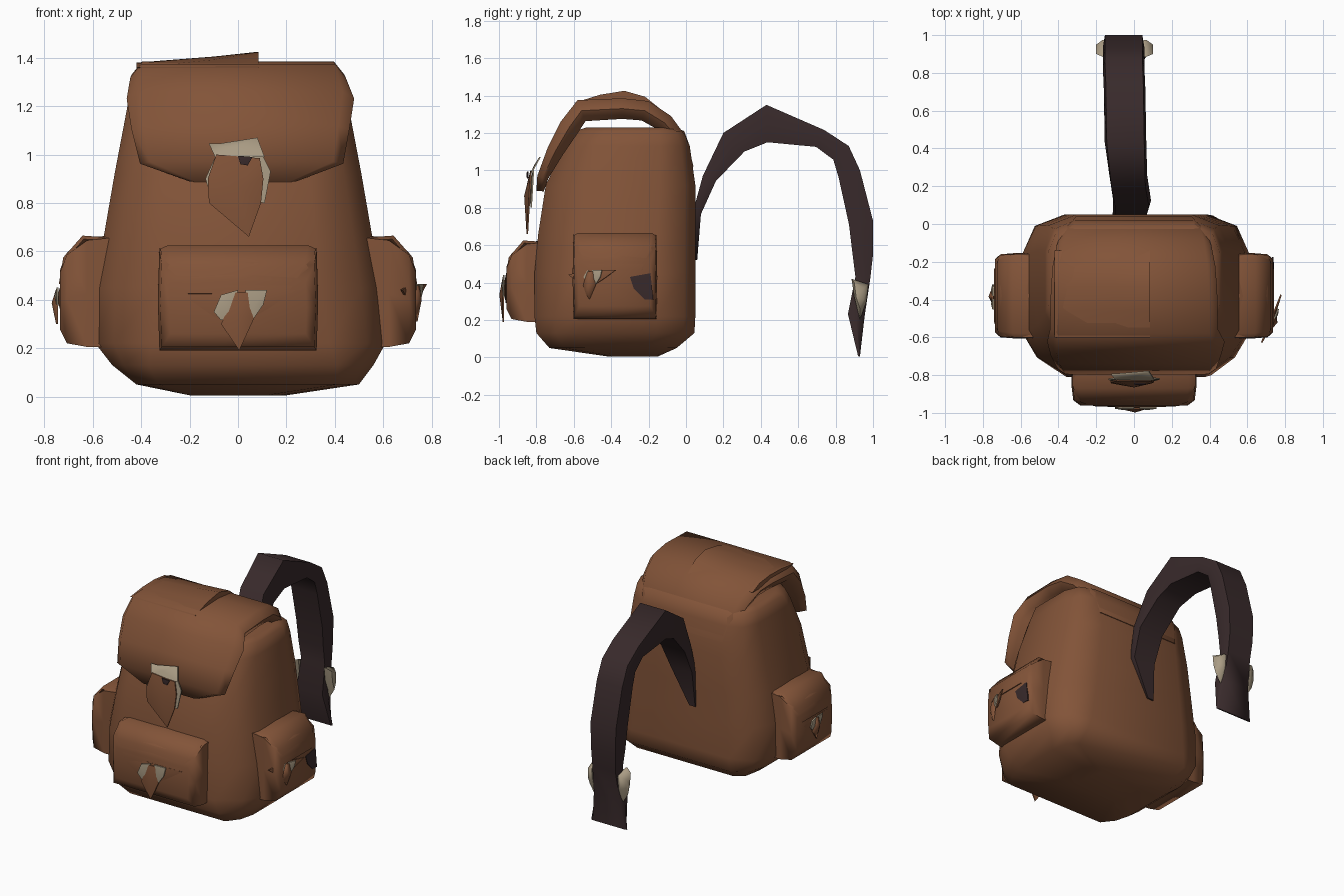
import bpy, bmesh, math
from mathutils import Matrix, Vector

cube = bpy.data.objects.get("Cube")
if cube:
    bpy.data.objects.remove(cube, do_unlink=True)


def material(name, rgb):
    m = bpy.data.materials.new(name)
    m.use_nodes = True
    m.diffuse_color = (*rgb, 1)
    m.node_tree.nodes["Principled BSDF"].inputs["Base Color"].default_value = (*rgb, 1)
    return m


LEATHER = material("brown leather", (0.225, 0.088, 0.04))
STRAP = material("dark strap", (0.040, 0.023, 0.024))
METAL = material("tan buckle", (0.40, 0.33, 0.23))
HERE = Matrix.Identity(4)


def finish(name, bm, mat, frame):
    bmesh.ops.recalc_face_normals(bm, faces=bm.faces)
    bm.transform(frame)
    mesh = bpy.data.meshes.new(name)
    bm.to_mesh(mesh)
    bm.free()
    mesh.materials.append(mat)
    ob = bpy.data.objects.new(name, mesh)
    bpy.context.collection.objects.link(ob)
    bpy.ops.object.select_all(action="DESELECT")
    ob.select_set(True)
    bpy.context.view_layer.objects.active = ob
    bpy.ops.object.shade_smooth_by_angle(angle=math.radians(66))


def loft(name, rings, mat, frame=HERE):
    """Skin a list of equal-sized point rings and cap both ends."""
    bm = bmesh.new()
    vs = [[bm.verts.new(p) for p in ring] for ring in rings]
    n = len(vs[0])
    for a, b in zip(vs, vs[1:]):
        for i in range(n):
            bm.faces.new((a[i], a[(i + 1) % n], b[(i + 1) % n], b[i]))
    bm.faces.new(vs[0])
    bm.faces.new(vs[-1])
    finish(name, bm, mat, frame)


def sweep(name, stations, mat, frame=HERE):
    """Band along a path of (x, y, z, half width, thickness)."""
    section = ((-1, -.5), (-.9, 0), (.9, 0), (1, -.5), (.92, -1), (-.92, -1))
    rings = []
    for i, (x, y, z, w, t) in enumerate(stations):
        a, b = stations[max(i - 1, 0)], stations[min(i + 1, len(stations) - 1)]
        d = Vector((b[1] - a[1], b[2] - a[2])).normalized()
        rings.append([(x + w * u, y + d.y * t * k, z - d.x * t * k) for u, k in section])
    loft(name, rings, mat, frame)


def tab(name, outline, y, mat, frame=HERE, bulge=0.02, thick=0.008, lean=0):
    """Small plate facing -y, with a raised middle; lean pushes its foot out."""
    bm = bmesh.new()
    top = max(p[1] for p in outline)
    n = len(outline)
    front = [bm.verts.new((x, y - lean * (top - z), z)) for x, z in outline]
    back = [bm.verts.new(v.co + Vector((0, thick, 0))) for v in front]
    mid = sum((v.co for v in front), Vector()) / n
    peak = bm.verts.new(mid - Vector((0, bulge, 0)))
    for i in range(n):
        j = (i + 1) % n
        bm.faces.new((front[i], front[j], peak))
        bm.faces.new((front[i], front[j], back[j], back[i]))
    bm.faces.new(back)
    finish(name, bm, mat, frame)


# Main bag: cross-sections of (z, half width, front, back, squareness, x shift)
half = ((.58, 0), (.86, .12), (1, .27), (1, .76), (.88, .93), (.6, 1))
outline = list(half) + [(-u, v) for u, v in reversed(half)]
levels = ((.005, .2, -.42, -.15, 0, 0), (.05, .46, -.73, -.05, .6, .04),
          (.13, .54, -.80, .045, .4, .02), (.22, .6, -.81, .05, .1, .01),
          (.45, .59, -.81, .05, 0, 0), (.66, .555, -.79, .05, 0, 0),
          (.92, .51, -.75, .05, 0, 0), (1.13, .47, -.65, .02, .2, 0),
          (1.21, .455, -.59, -.01, .3, 0), (1.23, .41, -.53, -.06, .3, 0))
loft("main_bag", [[(x + math.copysign(w * abs(u) ** (1 - s), u), f + (b - f) * v, z)
                   for u, v in outline] for z, w, f, b, s, x in levels], LEATHER)

# Top flap wrapping from the back over to the front
sweep("top_flap", [(0, .04, 1.02, .34, .06), (0, 0, 1.18, .38, .08),
                   (0, -.08, 1.29, .41, .10), (0, -.2, 1.37, .43, .11),
                   (0, -.34, 1.385, .44, .11), (0, -.58, 1.375, .445, .12),
                   (.01, -.67, 1.26, .47, .11), (.01, -.74, 1.12, .45, .09),
                   (.015, -.795, .97, .42, .06), (.02, -.80, .89, .22, .04)], LEATHER)

# Fold on top of the flap, rising towards the middle
loft("flap_fold", [[(x, -.6, 1.36), (x, -.46, 1.38 + .6 * rise), (x, -.33, 1.385 + rise),
                    (x, -.22, 1.37 + .6 * rise), (x, -.14, 1.33), (x, -.35, 1.33)]
                   for x, rise in ((-.42, -.005), (-.1, .02), (.085, .04))], LEATHER)

# Main clasp
tab("clasp_bar", [(-.12, 1.045), (-.08, 1.045), (.08, 1.07), (.11, .99), (-.095, .99)],
    -.785, METAL, bulge=.004, lean=.55)
tab("clasp_plate", [(-.09, 1.0), (.1, 1.0), (.135, .93), (.11, .8),
                    (-.11, .82), (-.135, .9)], -.82, METAL, bulge=.01, lean=.06)
tab("clasp_tongue", [(-.09, 1.0), (.09, .985), (.105, .9), (.095, .8), (.045, .66),
                     (-.12, .8), (-.125, .9)], -.832, LEATHER, bulge=.025, lean=.06)
tab("clasp_hole", [(0, .995), (.06, .99), (.04, .955), (.01, .96)], -.85, STRAP, bulge=.004)


def pocket(side, frame, w, z0, z1, depth):
    """Pocket on the plane y = 0, bulging towards -y, with lid."""
    rings = [(.1, w, z0, z1), (-.4 * depth, w, z0, z1 - .02),
             (-.85 * depth, w * .97, z0 + .015, z1 - .08), (-depth, w * .86, z0 + .07, z1 - .15)]
    loft(side + "_pocket", [[(-a, y, b), (a, y, b), (a * 1.02, y, (b + c) / 2), (a, y, c),
                             (0, y, c + .01), (-a, y, c), (-a * 1.02, y, (b + c) / 2)]
                            for y, a, b, c in rings], LEATHER, frame)
    sweep(side + "_pocket_lid", [(0, .05, z1 - .01, w, .03), (0, -.5 * depth, z1, w * .99, .03),
                                 (0, -.93 * depth, z1 - .09, w * .93, .03),
                                 (0, -depth * 1.03, z1 - .2, w * .7, .03)], LEATHER, frame)


def pocket_clasp(side, frame, y, z, s):
    """Buckle wings, gathered fold and pointed tongue of a pocket."""
    def at(points):
        return [(s * px, z + s * pz) for px, pz in points]
    tab(side + "_fold", at([(-.2, .01), (-.05, .05), (.24, .05), (.12, -.03),
                            (0, -.1), (-.1, -.06)]), y, LEATHER, frame, bulge=.012)
    tab(side + "_buckle_a", at([(-.1, -.04), (-.07, .03), (0, .05), (-.02, -.06),
                                (-.07, -.075)]), y - .014, METAL, frame, bulge=.008)
    tab(side + "_buckle_b", at([(.03, .05), (.12, .05), (.105, -.01), (.06, -.075),
                                (.03, -.04)]), y - .014, METAL, frame, bulge=.008)
    tab(side + "_tongue", at([(-.01, .04), (.04, .04), (.065, -.07), (.005, -.2),
                              (-.07, -.09)]), y - .016, LEATHER, frame, bulge=.018)


# Front pocket
front = Matrix.Translation((0, -.78, 0))
pocket("front", front, .325, .19, .625, .18)
pocket_clasp("front", front, -.184, .39, 1)

# Side pockets, turned to face either way
for side, sign in (("left", 1), ("right", -1)):
    frame = Matrix.Translation((sign * .55, -.38, 0)) @ Matrix.Rotation(sign * math.pi / 2, 4, "Z")
    pocket(side, frame, .222, .205, .665, .185)

# Left clasp sits on the front corner of its pocket, right clasp in the middle
corner = Matrix.Translation((.715, -.51, 0)) @ Matrix.Rotation(math.radians(68), 4, "Z")
pocket_clasp("left", corner, -.012, .435, .62)
pocket_clasp("right", frame, -.186, .42, .6)

# Dark patch on the left pocket
patch = Matrix.Translation((.738, -.24, 0)) @ Matrix.Rotation(math.pi / 2, 4, "Z")
tab("left_dark_patch", [(-.06, .43), (.05, .45), (.065, .31), (.02, .31), (-.04, .37)],
    0, STRAP, patch, bulge=.004)

# Shoulder strap arching out from the back, from its loose tip to the bag
sweep("shoulder_strap", [(-.05, .93, .005, .14, .01), (-.05, .955, .22, .11, .09),
                         (-.05, .985, .42, .10, .08), (-.055, 1.0, .55, .105, .11),
                         (-.055, 1.0, .73, .11, .13), (-.055, .93, 1.0, .11, .12),
                         (-.055, .87, 1.13, .11, .11), (-.05, .74, 1.215, .11, .10),
                         (-.045, .43, 1.35, .11, .2), (-.03, .2, 1.2, .10, .15),
                         (-.01, .09, .97, .10, .075), (-.02, .035, .77, .09, .045),
                         (-.09, .045, .52, .025, .015)], STRAP)

# Strap buckle wings
for side, x, out in (("left", .05, .05), ("right", -.15, -.05)):
    loft("strap_buckle_" + side,
         [[(x + k * out, y, z) for y, z in ((.885, .42), (.975, .39), (.965, .3), (.93, .2), (.9, .32))]
          for k in (0, .3)] +
         [[(x + out, y, z) for y, z in ((.9, .4), (.95, .37), (.95, .31), (.93, .26), (.91, .32))]],
         METAL)
